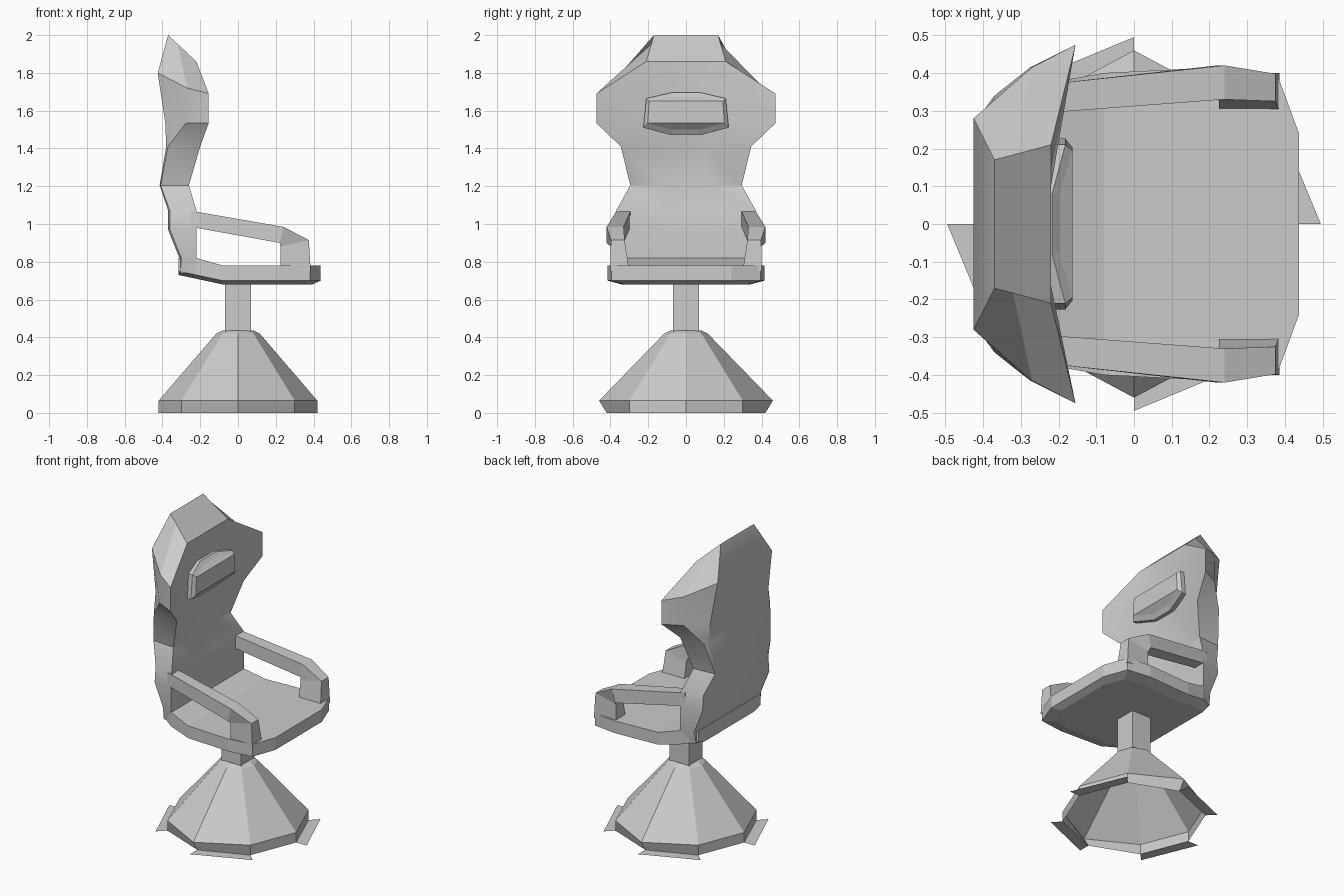
import bpy, bmesh, math

if "Cube" in bpy.data.objects:
    bpy.data.objects.remove(bpy.data.objects["Cube"])


def make(name, verts, faces, smooth=False):
    me = bpy.data.meshes.new(name)
    me.from_pydata(verts, [], faces)
    bm = bmesh.new()
    bm.from_mesh(me)
    bmesh.ops.recalc_face_normals(bm, faces=bm.faces)
    bm.to_mesh(me)
    bm.free()
    ob = bpy.data.objects.new(name, me)
    bpy.context.collection.objects.link(ob)
    if smooth:
        bpy.ops.object.select_all(action='DESELECT')
        ob.select_set(True)
        bpy.context.view_layer.objects.active = ob
        bpy.ops.object.shade_smooth_by_angle(angle=math.radians(25))
    return ob


def loft(name, rings, cap_start=True, cap_end=True, smooth=False):
    """Skin closed rings; the ends are closed with strips of quads."""
    n = len(rings[0])
    faces = []
    for r in range(len(rings) - 1):
        for i in range(n):
            j = (i + 1) % n
            faces.append((r * n + i, r * n + j, (r + 1) * n + j, (r + 1) * n + i))
    for on, o in ((cap_start, 0), (cap_end, (len(rings) - 1) * n)):
        if on:
            for i in range(n // 2 - 1):
                faces.append((o + i, o + i + 1, o + n - 2 - i, o + n - 1 - i))
    return make(name, [p for ring in rings for p in ring], faces, smooth)


def mirrored(half):
    return half + [(x, -y, z) for x, y, z in reversed(half)]


# Pedestal: open octagonal cone with a small rim
def octagon(rx, ry, diag, z):
    pts = []
    for i in range(8):
        a = i * math.pi / 4
        if i % 2:
            s = diag * math.sqrt(2)
            pts.append((s * math.cos(a), s * math.sin(a), z))
        else:
            pts.append((rx * math.cos(a), ry * math.sin(a), z))
    return pts


loft("pedestal", [octagon(.42, .42, .3, 0), octagon(.42, .46, .3, .065),
                  octagon(.115, .115, .082, .42), octagon(.085, .085, .065, .435)],
     cap_start=False)

# Flat feet on every second side of the pedestal
inner, outer = octagon(.42, .42, .3, 0), octagon(.495, .495, .35, 0)
for k in range(0, 8, 2):
    make(f"foot_{k // 2 + 1}", [inner[k], outer[k], outer[k + 1], inner[k + 1]], [(0, 1, 2, 3)])

# Square column
loft("column", [mirrored([(-.07, .07, z), (.07, .07, z)]) for z in (.42, .70)])

# Seat: (x, half width, top z, side bottom z)
plan = [(-.315, .32, .82, .75), (-.22, .375, .82, .73), (-.08, .40, .78, .70),
        (.22, .415, .78, .70), (.38, .395, .78, .70), (.437, .24, .78, .70)]
seat_top = [(x, y, t) for x, y, t, b in plan]
seat_side = [(x, y, b) for x, y, t, b in plan]
seat_base = [(x if x < 0 else x * .9, y * .82, b - .02) for x, y, t, b in plan]
loft("seat", [mirrored(h) for h in (seat_base, seat_side, seat_top)])

# Backrest: z, then (x, y) of back edge, rear side, front side, front middle
rows = [
    (.74, (-.315, .27), (-.305, .33), (-.22, .36), (-.22, .10)),
    (.82, (-.31, .30), (-.30, .345), (-.22, .375), (-.22, .10)),
    (.97, (-.37, .32), (-.36, .345), (-.22, .375), (-.225, .10)),
    (1.07, (-.37, .31), (-.36, .335), (-.22, .37), (-.235, .10)),
    (1.205, (-.415, .26), (-.41, .285), (-.26, .295), (-.275, .10)),
    (1.41, (-.38, .31), (-.37, .34), (-.20, .345), (-.245, .10)),
    (1.535, (-.385, .30), (-.275, .415), (-.155, .475), (-.235, .09)),
]
halves = [[(x, y, r[0]) for x, y in r[1:]] for r in rows]
halves.append([(-.425, .28, 1.80), (-.27, .415, 1.72), (-.155, .475, 1.69), (-.235, .09, 1.70)])
halves.append([(-.37, .17, 2.0), (-.32, .183, 1.953), (-.22, .21, 1.86), (-.22, .10, 1.86)])
loft("backrest", [mirrored(h) for h in halves], smooth=True)

# Head cushion, bent forward at its ends
edge = [(.08, 1.695), (.21, 1.665), (.226, 1.51), (.075, 1.47)]
face = [(.08, 1.675), (.195, 1.65), (.203, 1.535), (.075, 1.50)]


def cushion_ring(outline, x):
    return mirrored([(x + (.035 if y > .1 else 0), y, z) for y, z in outline])


loft("head_cushion", [cushion_ring(edge, -.28), cushion_ring(edge, -.217),
                      cushion_ring(face, -.198)])

# Armrests: top (x, z), bottom (x, z), inner y, outer y along the arm
arm = [((-.25, 1.07), (-.25, .985), .293, .368),
       ((.24, .985), (.22, .90), .33, .42),
       ((.375, .915), (.225, .88), .325, .398),
       ((.385, .75), (.225, .75), .30, .40)]
for side, s in (("left", 1), ("right", -1)):
    loft(f"armrest_{side}", [[(t[0], s * a, t[1]), (t[0], s * b, t[1]),
                              (u[0], s * b, u[1]), (u[0], s * a, u[1])]
                             for t, u, a, b in arm])
